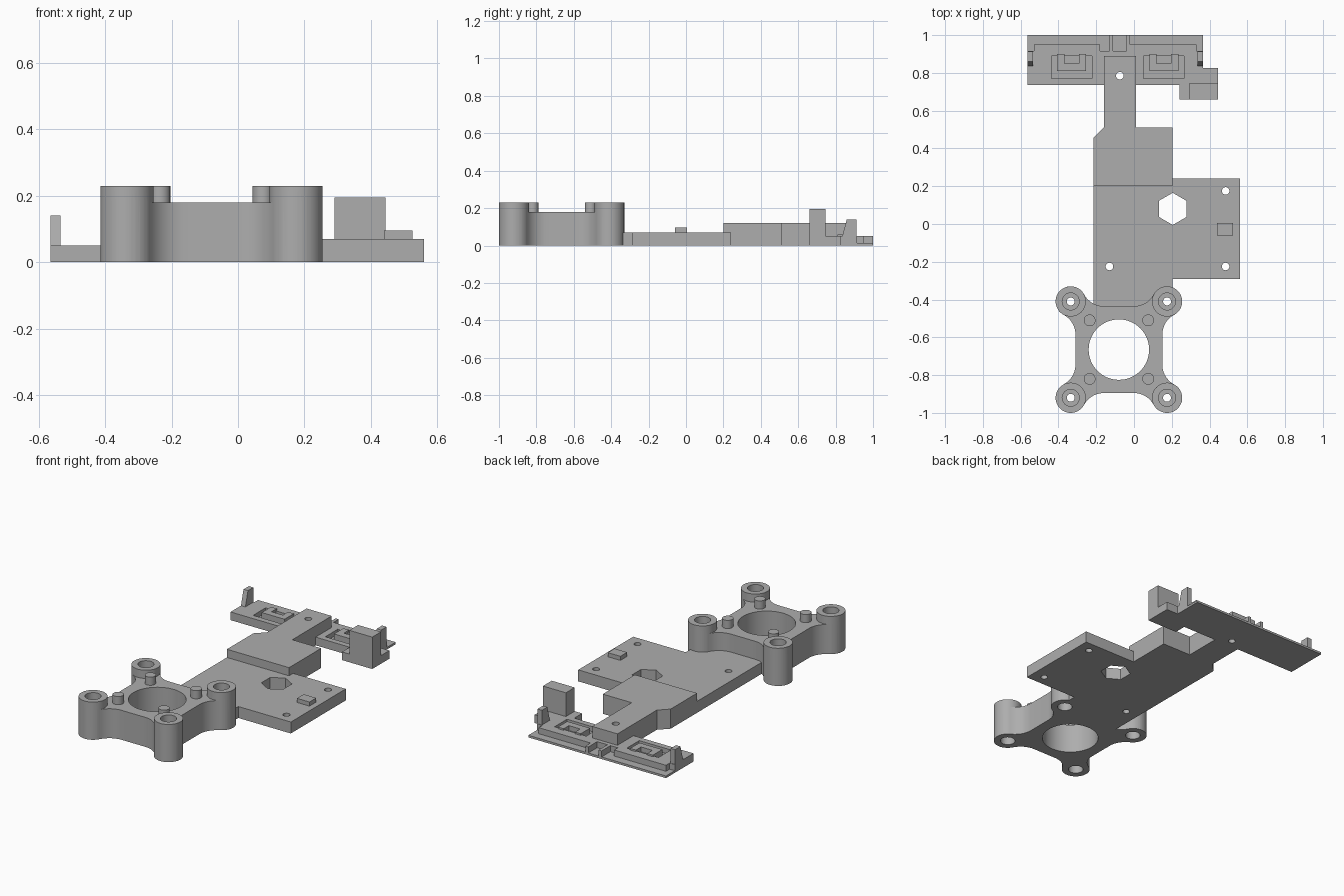
import bpy, bmesh, math
from mathutils import Vector

cube = bpy.data.objects.get("Cube")
if cube:
    bpy.data.objects.remove(cube, do_unlink=True)

grey = bpy.data.materials.new("plain_grey")
grey.use_nodes = True
grey.diffuse_color = (0.42, 0.42, 0.42, 1)
grey.node_tree.nodes["Principled BSDF"].inputs["Base Color"].default_value = (0.42, 0.42, 0.42, 1)


def prism(name, outline, z0, z1, axis="z"):
    """Extrude an outline along z, or a (y, z) outline along x."""
    def place(p, h):
        return (p[0], p[1], h) if axis == "z" else (h, p[0], p[1])
    bm = bmesh.new()
    low = [bm.verts.new(place(p, z0)) for p in outline]
    high = [bm.verts.new(place(p, z1)) for p in outline]
    bm.faces.new(low)
    bm.faces.new(high)
    n = len(outline)
    for i in range(n):
        j = (i + 1) % n
        bm.faces.new((low[i], low[j], high[j], high[i]))
    bmesh.ops.recalc_face_normals(bm, faces=bm.faces)
    mesh = bpy.data.meshes.new(name)
    bm.to_mesh(mesh)
    bm.free()
    mesh.materials.append(grey)
    ob = bpy.data.objects.new(name, mesh)
    bpy.context.collection.objects.link(ob)
    return ob


def box(name, x0, x1, y0, y1, z0, z1):
    return prism(name, [(x0, y0), (x1, y0), (x1, y1), (x0, y1)], z0, z1)


def cylinder(name, x, y, r, z0, z1, n=40, turn=0.0):
    ring = [(x + r * math.cos(turn + math.tau * i / n),
             y + r * math.sin(turn + math.tau * i / n)) for i in range(n)]
    return prism(name, ring, z0, z1)


def select_only(ob):
    bpy.ops.object.select_all(action="DESELECT")
    ob.select_set(True)
    bpy.context.view_layer.objects.active = ob


def cut(ob, cutter, operation="DIFFERENCE"):
    select_only(ob)
    mod = ob.modifiers.new("cut", "BOOLEAN")
    mod.operation = operation
    mod.solver = "EXACT"
    mod.object = cutter
    bpy.ops.object.modifier_apply(modifier=mod.name)
    bpy.data.objects.remove(cutter, do_unlink=True)


def drill(ob, x, y, r, z0=-0.1, z1=0.4, n=32, turn=0.0):
    cut(ob, cylinder("drill", x, y, r, z0, z1, n, turn))


# Motor mount: four bosses blended into a waisted plate
CX, CY = -0.08, -0.665
REACH, BOSS, WAIST, FILLET, FLAT = 0.255, 0.08, 0.23, 0.118, 0.08
corners = [(sx, sy) for sx in (-1, 1) for sy in (-1, 1)]


def mount_outline():
    centre = Vector((WAIST + FILLET, FLAT))
    touch = math.atan2(REACH - centre.y, REACH - centre.x)
    side = []
    for i in range(11):
        a = math.pi + (touch - math.pi) * i / 10
        side.append((centre.x + FILLET * math.cos(a), centre.y + FILLET * math.sin(a)))
    # rounded outer end of one arm, then the mirrored fillet
    t = math.atan2(side[-1][1] - REACH, side[-1][0] - REACH)
    end = math.pi / 2 - t
    arc = [(REACH + BOSS * math.cos(t + (end - t) * i / 20),
            REACH + BOSS * math.sin(t + (end - t) * i / 20)) for i in range(1, 20)]
    quarter = side + arc + [(y, x) for x, y in reversed(side)]
    pts = []
    for k in range(4):
        for x, y in quarter:
            for _ in range(k):
                x, y = -y, x
            pts.append((CX + x, CY + y))
    return pts


mount = prism("motor_mount", mount_outline(), 0, 0.18)
for sx, sy in corners:
    cut(mount, cylinder("boss", CX + sx * REACH, CY + sy * REACH, BOSS, 0, 0.23, 48), "UNION")
drill(mount, CX, CY, 0.16, n=64)

# Main board
board = prism("main_board", [(-0.215, -0.435), (0.205, -0.435), (0.205, -0.29), (0.56, -0.29),
                             (0.56, 0.24), (0.205, 0.24), (0.205, 0.3), (-0.215, 0.3)], 0, 0.07)
for x, y in ((0.485, 0.175), (0.485, -0.225), (-0.13, -0.225)):
    drill(board, x, y, 0.02)
drill(board, 0.205, 0.08, 0.085, n=6, turn=math.pi / 2)

# Stepped screw holes in the bosses
for sx, sy in corners:
    x, y = CX + sx * REACH, CY + sy * REACH
    for ob in (mount, board) if (sx, sy) == (1, 1) else (mount,):
        drill(ob, x, y, 0.021)
        drill(ob, x, y, 0.045, 0.12, 0.4)
        drill(ob, x, y, 0.042, -0.1, 0.05)
    cylinder("locating_peg", CX + sx * 0.155, CY + sy * 0.155, 0.031, 0.17, 0.23)

box("board_bump", 0.44, 0.525, -0.06, 0.005, 0.06, 0.095)

# Raised bridge with a narrow neck
bridge = prism("bridge", [(-0.215, 0.2), (0.205, 0.2), (0.205, 0.51), (0.01, 0.51), (0.01, 0.89),
                          (-0.16, 0.89), (-0.16, 0.51), (-0.215, 0.455)], 0, 0.12)
drill(bridge, -0.075, 0.785, 0.02)

# Rear bar with lip, pockets, latch blocks and rails
MID = -0.1
bar = prism("rear_bar", [(0.735, 0), (1.0, 0), (1.0, 0.013), (0.915, 0.013),
                         (0.915, 0.05), (0.735, 0.05)], -0.565, 0.365, axis="x")
drill(bar, -0.075, 0.785, 0.02)
for cx in (-0.33, 0.158):
    cut(bar, box("pocket", cx - 0.107, cx + 0.107, 0.77, 0.89, 0.02, 0.3))
    latch = box("latch_block", cx - 0.077, cx + 0.077, 0.81, 0.9, 0.01, 0.06)
    cut(latch, box("notch", cx - 0.038, cx + 0.038, 0.85, 0.95, 0.03, 0.3))
for s in (-1, 1):
    inner, outer = sorted((MID + s * 0.08, MID + s * 0.43))
    box("rear_rail", inner, outer, 0.9, 0.95, 0, 0.05)
    xa, xb = sorted((MID + s * 0.435, MID + s * 0.465))
    prism("end_post", [(0.83, 0.03), (0.86, 0.14), (0.912, 0.14), (0.912, 0.03)], xa, xb, axis="x")
    xa, xb = sorted((MID + s * 0.035, MID + s * 0.055))
    box("rear_tab", xa + 0.025, xb + 0.025, 0.91, 1.0, 0, 0.05)

# Corner block with its foot
prism("corner_foot", [(0.24, 0.66), (0.445, 0.66), (0.445, 0.825), (0.3, 0.825),
                      (0.3, 0.75), (0.24, 0.75)], 0, 0.05)
box("corner_block", 0.29, 0.445, 0.66, 0.745, 0, 0.195)

for ob in list(bpy.context.collection.objects):
    if ob.type == "MESH" and grey.name in ob.data.materials:
        select_only(ob)
        bpy.ops.object.shade_smooth_by_angle(angle=math.radians(30))
